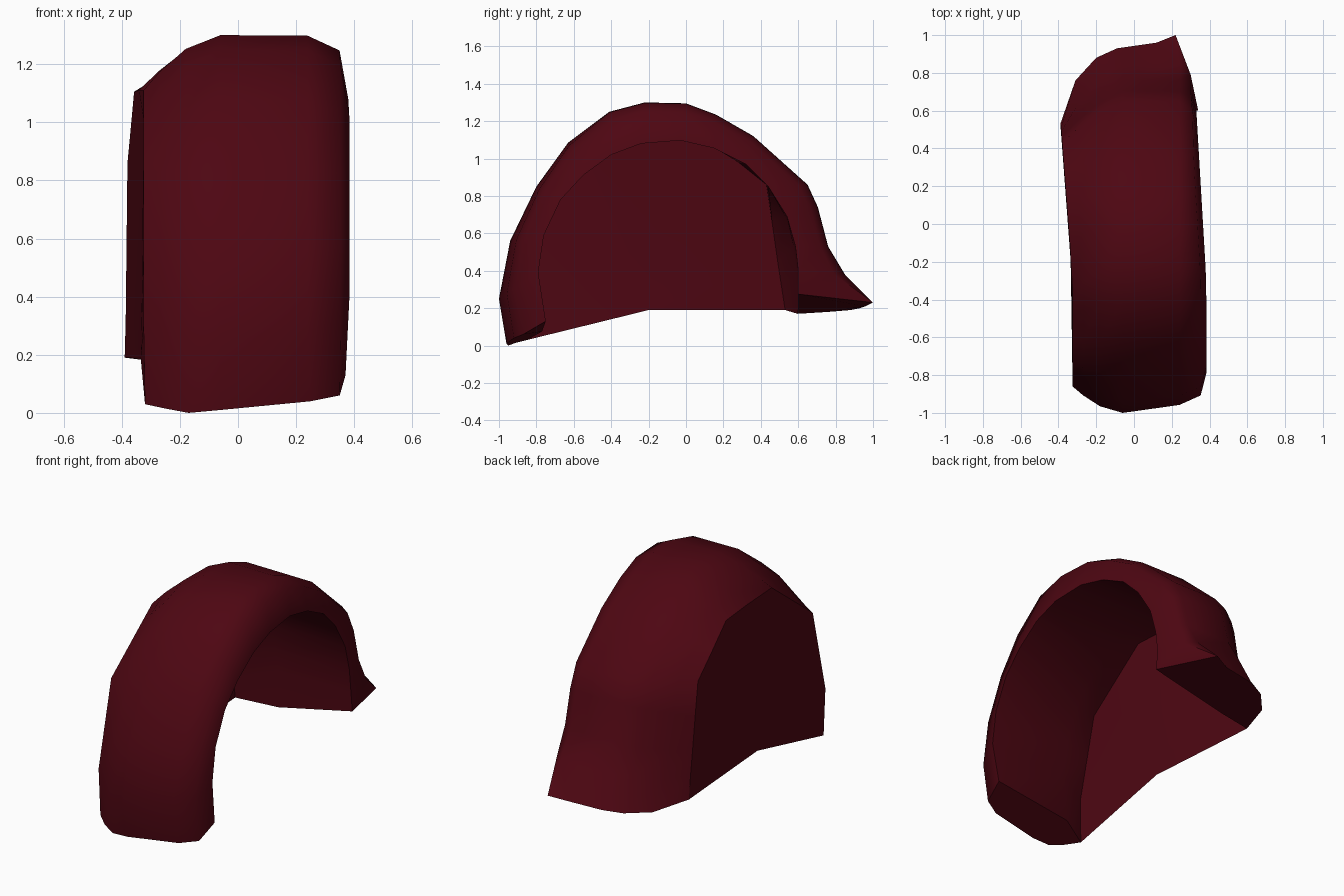
import bpy, bmesh, math

if "Cube" in bpy.data.objects:
    bpy.data.objects.remove(bpy.data.objects["Cube"])

# Paint
paint = bpy.data.materials.new("dark_red_paint")
paint.diffuse_color = (0.075, 0.002, 0.006, 1)
paint.use_nodes = True
paint.node_tree.nodes["Principled BSDF"].inputs["Base Color"].default_value = paint.diffuse_color

# Stations along the arch: crown, inner-side edge and wheel-opening edge, each as (y, z)
crown = [(-1, .25), (-.94, .56), (-.80, .85), (-.63, 1.085), (-.41, 1.25), (-.22, 1.30),
         (0, 1.295), (.16, 1.235), (.36, 1.12), (.65, .86), (.705, .74), (.76, .53), (.85, .38)]
wall = [(-.86, .31), (-.80, .56), (-.74, .81), (-.61, .91), (-.48, 1.01), (-.35, 1.11),
        (-.1, 1.11), (.13, 1.105), (.28, .98), (.43, .86), (.46, .66), (.49, .45), (.51, .32)]
opening = [(-.79, .39), (-.76, .59), (-.67, .78), (-.55, .91), (-.40, 1.02), (-.24, 1.08),
           (-.03, 1.097), (.15, 1.055), (.32, .97), (.44, .85), (.54, .69), (.585, .53), (.60, .40)]

# Explicit end sections: front tip and flared rear tip
front_ring = [(-.32, -.85, .03), (-.25, -.91, .015), (-.17, -.95, 0), (-.06, -.96, .01),
              (.25, -.92, .04), (.35, -.87, .06), (.37, -.75, .13), (-.15, -.77, .075)]
rear_ring = [(-.39, .53, .19), (-.31, .76, .18), (-.20, .88, .19), (-.09, .93, .20),
             (.12, .96, .21), (.22, 1.0, .23), (.34, .60, .275), (-.15, .597, .17)]


def mix(a, b, t):
    return tuple(p + (q - p) * t for p, q in zip(a, b))


def ramp(y, y0, y1, a, b):
    t = min(1, max(0, (y - y0) / (y1 - y0)))
    return a + (b - a) * t


def section(p, l, o):
    xl = ramp(l[0], -.3, .53, -.325, -.388)
    xo = ramp(o[0], -.3, .6, .383, .33)
    fc = ramp(p[0], -1, -.4, .80, .99)      # right shoulder is softer at the front
    fd = ramp(p[0], -1, -.4, .56, .76)
    return [(xl, *l), (xl * .55 - .09, *mix(l, p, .34)), (-.18, *mix(l, p, .75)),
            (-.06, *p), (.24, *mix(o, p, fc)), (xo - .03, *mix(o, p, fd)), (xo, *o),
            (-.15, *mix(l, o, .9))]         # inner tunnel runs straight, then bends to the wall


def finish(bm, name, angle):
    me = bpy.data.meshes.new(name)
    bm.to_mesh(me)
    bm.free()
    ob = bpy.data.objects.new(name, me)
    bpy.context.collection.objects.link(ob)
    me.materials.append(paint)
    bpy.ops.object.select_all(action='DESELECT')
    ob.select_set(True)
    bpy.context.view_layer.objects.active = ob
    bpy.ops.object.shade_smooth_by_angle(angle=math.radians(angle))
    return ob


# Arched fender band: lofted closed sections with capped ends
rings = [front_ring] + [section(*s) for s in zip(crown, wall, opening)] + [rear_ring]
bm = bmesh.new()
loops = [[bm.verts.new(c) for c in r] for r in rings]
n = len(front_ring)
for a, b in zip(loops, loops[1:]):
    for i in range(n):
        j = (i + 1) % n
        bm.faces.new((a[i], a[j], b[j], b[i]))
bm.faces.new(loops[0])
bm.faces.new(loops[-1][::-1])
bmesh.ops.recalc_face_normals(bm, faces=bm.faces)
finish(bm, "fender_band", 72)

# Flat side wall closing the inner side of the arch
bm = bmesh.new()
outline = [r[0] for r in rings] + [(-.335, -.2, .19)]
f = bm.faces.new([bm.verts.new(c) for c in outline])
f.normal_update()
if f.normal.x > 0:
    f.normal_flip()
bmesh.ops.triangulate(bm, faces=[f])
finish(bm, "side_wall", 30)
